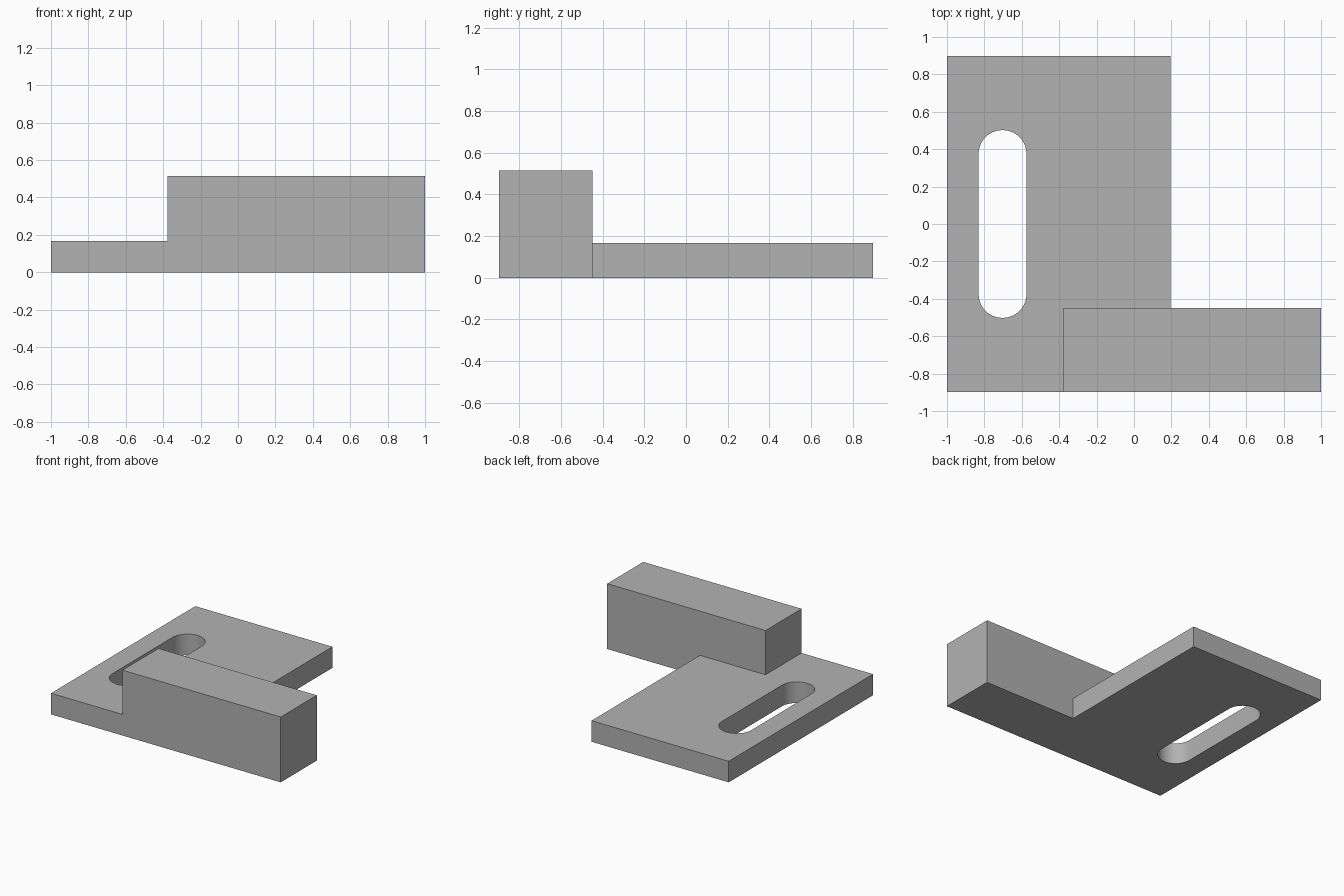
import bpy
import bmesh
import math

if "Cube" in bpy.data.objects:
    bpy.data.objects.remove(bpy.data.objects["Cube"], do_unlink=True)

# Main dimensions
LEFT, RIGHT, HALF_DEPTH = -1.0, 1.0, 0.897
PLATE_RIGHT, PLATE_TOP = 0.194, 0.166
BLOCK_LEFT, BLOCK_BACK, BLOCK_TOP = -0.378, -0.449, 0.514
SLOT_X, SLOT_RADIUS, SLOT_HALF = -0.703, 0.128, 0.502

grey = bpy.data.materials.new("plain grey")
grey.use_nodes = True
grey.diffuse_color = (0.448, 0.448, 0.448, 1)
grey.node_tree.nodes["Principled BSDF"].inputs["Base Color"].default_value = grey.diffuse_color


def make_object(name, bm):
    bmesh.ops.recalc_face_normals(bm, faces=bm.faces[:])
    mesh = bpy.data.meshes.new(name)
    bm.to_mesh(mesh)
    bm.free()
    mesh.materials.append(grey)
    obj = bpy.data.objects.new(name, mesh)
    bpy.context.collection.objects.link(obj)
    return obj


def raise_faces(bm, faces, height):
    """Extrude faces straight up and return the new top faces."""
    geom = bmesh.ops.extrude_face_region(bm, geom=faces)["geom"]
    verts = [g for g in geom if isinstance(g, bmesh.types.BMVert)]
    bmesh.ops.translate(bm, verts=verts, vec=(0, 0, height))
    return [g for g in geom if isinstance(g, bmesh.types.BMFace)]


# Bracket: plate and block footprints share an edge, so the body is one solid
bm = bmesh.new()
front_mid, inner, notch = [bm.verts.new((x, y, 0)) for x, y in (
    (BLOCK_LEFT, -HALF_DEPTH), (BLOCK_LEFT, BLOCK_BACK), (PLATE_RIGHT, BLOCK_BACK))]
plate_corners = [bm.verts.new((x, y, 0)) for x, y in (
    (PLATE_RIGHT, HALF_DEPTH), (LEFT, HALF_DEPTH), (LEFT, -HALF_DEPTH))]
block_corners = [bm.verts.new((RIGHT, y, 0)) for y in (-HALF_DEPTH, BLOCK_BACK)]
plate = bm.faces.new([front_mid, inner, notch] + plate_corners)
block = bm.faces.new([front_mid] + block_corners + [notch, inner])
bottom = [v.co.copy() for v in bm.verts]

# Keep a copy of the underside to close the solid
tops = raise_faces(bm, [plate, block], PLATE_TOP)
block_top = max(tops, key=lambda f: f.calc_center_median().x)
raise_faces(bm, [block_top], BLOCK_TOP - PLATE_TOP)
bmesh.ops.holes_fill(bm, edges=[e for e in bm.edges if e.is_boundary], sides=0)
bmesh.ops.dissolve_limit(bm, angle_limit=math.radians(1), verts=bm.verts[:], edges=bm.edges[:])
bracket = make_object("slotted_bracket", bm)

# Rounded slot through the plate
bm = bmesh.new()
outline = []
STEPS = 24
for start, sign in ((0, 1), (math.pi, -1)):
    for i in range(STEPS + 1):
        a = start + math.pi * i / STEPS
        outline.append(bm.verts.new((SLOT_X + SLOT_RADIUS * math.cos(a),
                                     sign * (SLOT_HALF - SLOT_RADIUS) + SLOT_RADIUS * math.sin(a),
                                     -PLATE_TOP)))
raise_faces(bm, [bm.faces.new(outline)], 3 * PLATE_TOP)
bmesh.ops.holes_fill(bm, edges=[e for e in bm.edges if e.is_boundary], sides=0)
cutter = make_object("slot_cutter", bm)
cutter.hide_render = True

cut = bracket.modifiers.new("slot", 'BOOLEAN')
cut.operation = 'DIFFERENCE'
cut.solver = 'EXACT'
cut.object = cutter

bpy.ops.object.select_all(action='DESELECT')
bracket.select_set(True)
bpy.context.view_layer.objects.active = bracket
bpy.ops.object.modifier_apply(modifier=cut.name)
bpy.data.objects.remove(cutter, do_unlink=True)
bpy.ops.object.shade_smooth_by_angle(angle=math.radians(30))
